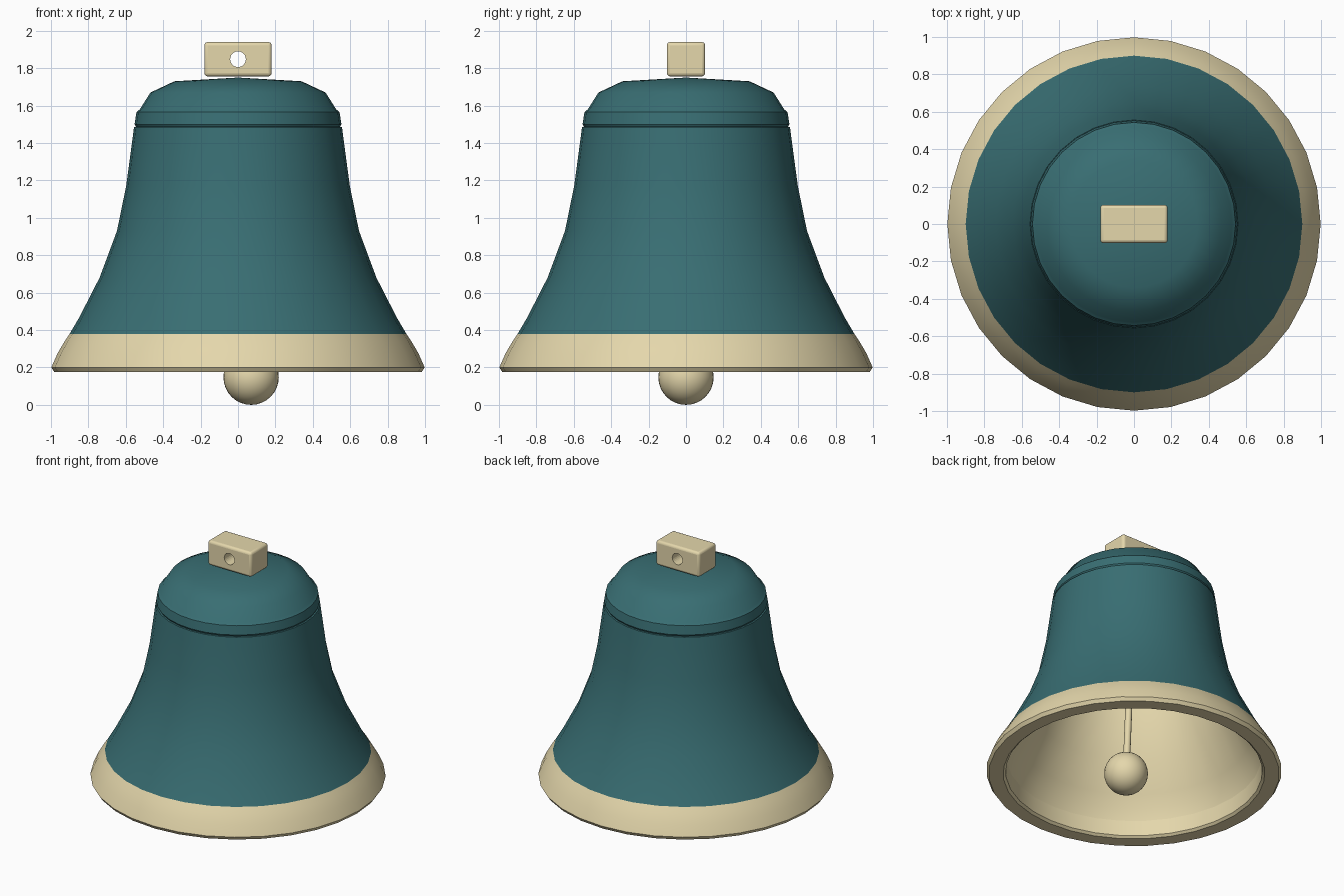
import bpy, math
from mathutils import Vector

if "Cube" in bpy.data.objects:
    bpy.data.objects.remove(bpy.data.objects["Cube"])

SIDES = 32


def material(name, color):
    m = bpy.data.materials.new(name)
    m.diffuse_color = color
    m.use_nodes = True
    m.node_tree.nodes["Principled BSDF"].inputs["Base Color"].default_value = m.diffuse_color
    return m


TEAL = material("teal", (0.04, 0.155, 0.17, 1))
CREAM = material("cream", (0.78, 0.68, 0.41, 1))


def finish(obj, name, mat, angle=35):
    obj.name = name
    if mat:
        obj.data.materials.append(mat)
    bpy.ops.object.select_all(action='DESELECT')
    obj.select_set(True)
    bpy.context.view_layer.objects.active = obj
    bpy.ops.object.shade_smooth_by_angle(angle=math.radians(angle))
    return obj


def lathe(name, profile, mat):
    """Revolve (radius, z) points about z; a zero radius becomes a pole.
    Profiles run upward on the outside so normals face out."""
    verts, rings, faces = [], [], []
    for r, z in profile:
        count = 1 if r == 0 else SIDES
        rings.append([len(verts) + i % count for i in range(SIDES)])
        for i in range(count):
            a = 2 * math.pi * i / SIDES
            verts.append((r * math.cos(a), r * math.sin(a), z))
    for lo, hi in zip(rings, rings[1:]):
        for i in range(SIDES):
            j = (i + 1) % SIDES
            faces.append(tuple(dict.fromkeys((lo[i], lo[j], hi[j], hi[i]))))
    mesh = bpy.data.meshes.new(name)
    mesh.from_pydata(verts, [], faces)
    obj = bpy.data.objects.new(name, mesh)
    bpy.context.collection.objects.link(obj)
    return finish(obj, name, mat)


# Flared bell shell with shoulder band and domed crown
lathe("bell_body", [(0.90, 0.38), (0.85, 0.465), (0.74, 0.68), (0.647, 0.93),
                    (0.598, 1.17), (0.567, 1.40), (0.556, 1.485), (0.546, 1.487),
                    (0.553, 1.50), (0.543, 1.565), (0.525, 1.58), (0.468, 1.67),
                    (0.34, 1.73), (0, 1.75)], TEAL)

# Cream inside wall, running down from the inner crown
lathe("bell_lining", [(0, 1.69), (0.31, 1.67), (0.42, 1.62), (0.485, 1.54),
                      (0.51, 1.40), (0.54, 1.17), (0.585, 0.93), (0.675, 0.68),
                      (0.785, 0.465), (0.835, 0.38), (0.86, 0.30)], CREAM)

# Thick rim
lathe("bell_lip", [(0.86, 0.30), (0.868, 0.19), (0.885, 0.175), (0.982, 0.175),
                   (0.998, 0.20), (0.965, 0.275), (0.927, 0.34), (0.90, 0.38)], CREAM)

# Clapper rod and ball, swung slightly to one side
ball, pivot = Vector((0.07, 0, 0.148)), Vector((0, 0, 1.69))
axis = pivot - ball
bpy.ops.mesh.primitive_cylinder_add(vertices=12, radius=0.024, depth=axis.length,
                                    location=(ball + pivot) / 2,
                                    rotation=axis.to_track_quat('Z', 'Y').to_euler())
finish(bpy.context.object, "clapper_rod", CREAM)
bpy.ops.mesh.primitive_uv_sphere_add(segments=32, ring_count=16, radius=0.148, location=ball)
finish(bpy.context.object, "clapper_ball", CREAM)

# Hanger block with a round hole through it
bpy.ops.mesh.primitive_cube_add(size=1, location=(0, 0, 1.848))
hanger = bpy.context.object
hanger.scale = (0.36, 0.205, 0.184)
bpy.ops.object.transform_apply(location=False, rotation=False, scale=True)
bevel = hanger.modifiers.new("rounded_edges", 'BEVEL')
bevel.width, bevel.segments = 0.018, 3

bpy.ops.mesh.primitive_cylinder_add(vertices=24, radius=0.042, depth=0.6,
                                    location=(0, 0, 1.848), rotation=(math.pi / 2, 0, 0))
cutter = bpy.context.object
cutter.name = "hole_cutter"
cutter.hide_render = True
cutter.hide_set(True)
hole = hanger.modifiers.new("hole", 'BOOLEAN')
hole.operation, hole.object, hole.solver = 'DIFFERENCE', cutter, 'EXACT'
finish(hanger, "hanger", CREAM)
